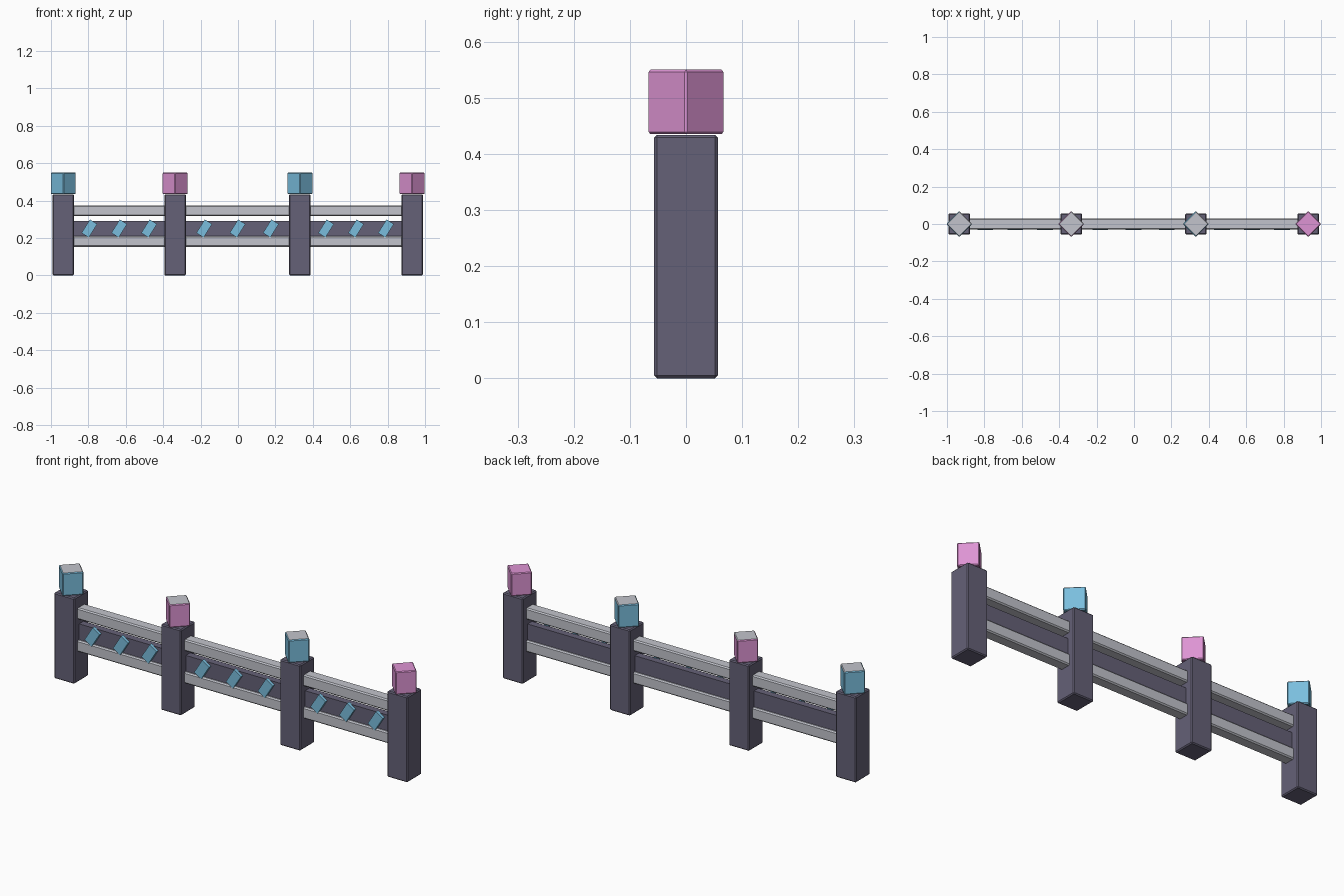
import bpy, math
from mathutils import Matrix

if "Cube" in bpy.data.objects:
    bpy.data.objects.remove(bpy.data.objects["Cube"])


def material(name, rgb):
    # 8-bit sRGB -> linear flat colour
    m = bpy.data.materials.new(name)
    lin = [((c / 255 + 0.055) / 1.055) ** 2.4 for c in rgb]
    m.diffuse_color = (*lin, 1)
    m.use_nodes = True
    m.node_tree.nodes["Principled BSDF"].inputs["Base Color"].default_value = m.diffuse_color
    return m


DARK = material("dark_slate", (101, 97, 119))
GREY = material("light_grey", (194, 196, 204))
BLUE = material("sky_blue", (122, 190, 222))
PINK = material("orchid_pink", (222, 148, 212))


def box(name, centre, size, mat, rot=(0, 0, 0), bevel=0.0, top_mat=None):
    bpy.ops.mesh.primitive_cube_add(size=1, location=centre, rotation=rot)
    ob = bpy.context.object
    ob.name = name
    ob.data.transform(Matrix.Diagonal((*size, 1)))
    ob.data.materials.append(mat)
    if top_mat:  # upward faces get their own colour
        ob.data.materials.append(top_mat)
        for p in ob.data.polygons:
            p.material_index = 1 if p.normal.z > 0.9 else 0
    if bevel:
        b = ob.modifiers.new("edge", 'BEVEL')
        b.width = bevel
        b.segments = 1
    return ob


POSTS = [-0.934, -0.336, 0.331, 0.931]
POST_W, POST_H = 0.114, 0.434
CAP_W, CAP_H = 0.098, 0.115

# posts with turned square caps, alternating colours
for i, x in enumerate(POSTS):
    box(f"post_{i + 1}", (x, 0, POST_H / 2), (POST_W, POST_W, POST_H), DARK, bevel=0.005)
    box(f"post_cap_{i + 1}", (x, 0, POST_H + 0.001 + CAP_H / 2), (CAP_W, CAP_W, CAP_H),
        PINK if i % 2 else BLUE, rot=(0, 0, math.pi / 4), bevel=0.004,
        top_mat=GREY if i < 3 else None)

# bays between posts: two rails, a board and three slanted stripes
for i, (a, b) in enumerate(zip(POSTS, POSTS[1:])):
    mid, length = (a + b) / 2, b - a - POST_W + 0.02
    for label, z in (("lower", 0.182), ("upper", 0.346)):
        box(f"{label}_rail_{i + 1}", (mid, 0, z), (length, 0.058, 0.058), GREY, bevel=0.006)
    box(f"board_{i + 1}", (mid, 0, 0.248), (length, 0.036, 0.086), DARK)
    step = (b - a) * 0.267
    for k in (-1, 0, 1):
        box(f"stripe_{i + 1}_{k + 2}", (mid + k * step, -0.024, 0.251), (0.046, 0.018, 0.085),
            BLUE, rot=(0, math.radians(32), 0))
